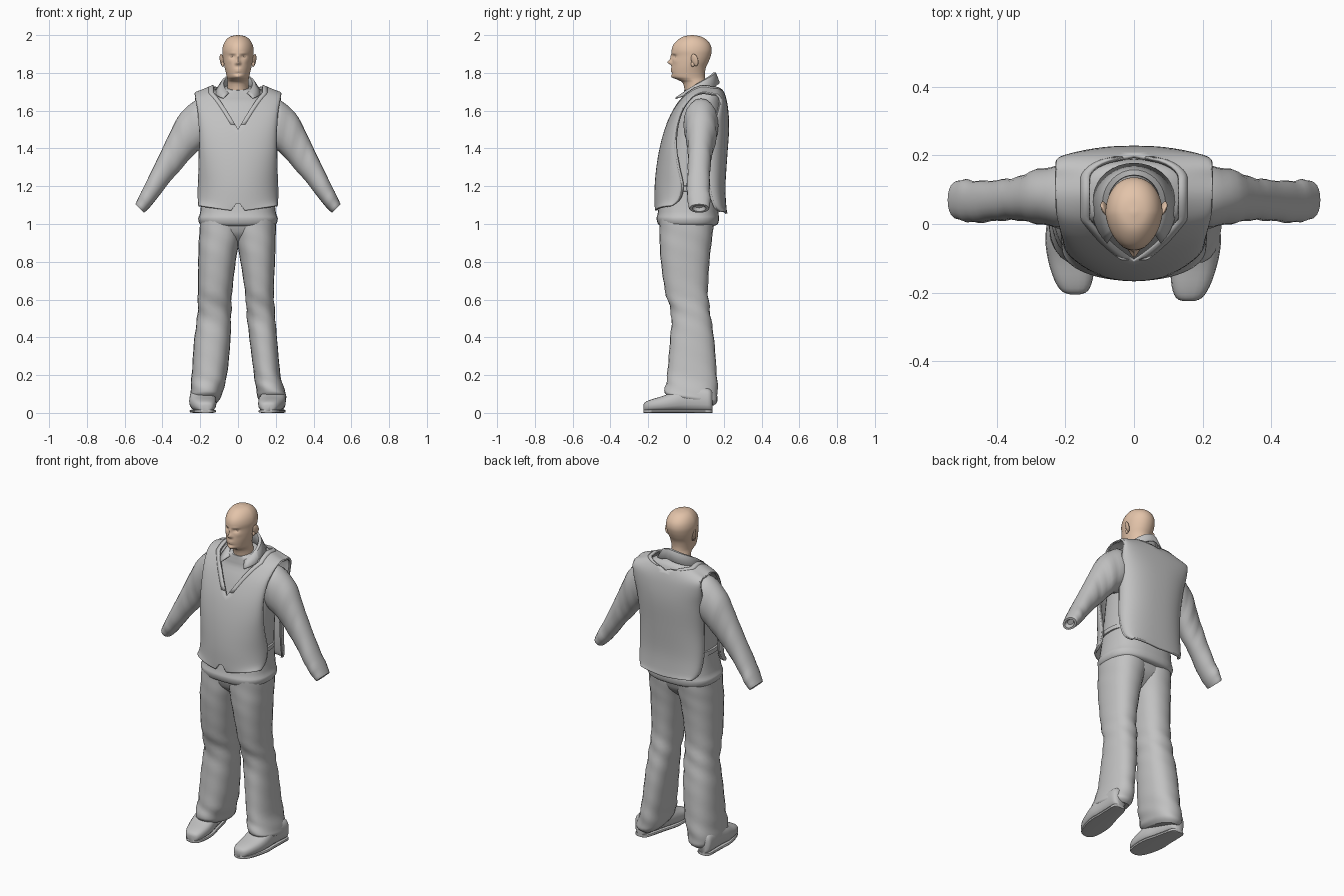
import bpy, bmesh, math
from math import sin, cos, pi, exp
from mathutils import Vector

if "Cube" in bpy.data.objects:
    bpy.data.objects.remove(bpy.data.objects["Cube"])


def material(name, rgb):
    m = bpy.data.materials.new(name)
    m.use_nodes = True
    m.diffuse_color = (*rgb, 1)
    m.node_tree.nodes["Principled BSDF"].inputs["Base Color"].default_value = (*rgb, 1)
    return m


GREY = material("grey_cloth", (0.54, 0.54, 0.54))
SKIN = material("skin", (0.77, 0.55, 0.40))


def spline(rows, steps):
    """Smoothly interpolate table rows, with several steps per gap."""
    out, n = [], len(rows)
    for i in range(n - 1):
        quad = [rows[max(i - 1, 0)], rows[i], rows[i + 1], rows[min(i + 2, n - 1)]]
        for k in range(steps):
            t = k / steps
            out.append([b + .5 * t * (c - a + t * (2*a - 5*b + 4*c - d + t * (3*(b - c) + d - a)))
                        for a, b, c, d in zip(*quad)])
    return out + [list(rows[-1])]


def build(name, grid, mat, closed=True, angle=40):
    """Skin a grid of points; rows may close into capped rings."""
    bm = bmesh.new()
    vs = [[bm.verts.new(p) for p in row] for row in grid]
    n = len(vs[0])
    for r0, r1 in zip(vs, vs[1:]):
        for j in range(n if closed else n - 1):
            k = (j + 1) % n
            bm.faces.new((r0[j], r0[k], r1[k], r1[j]))
    if closed:
        bm.faces.new(vs[0])
        bm.faces.new(vs[-1])
    bmesh.ops.recalc_face_normals(bm, faces=bm.faces)
    me = bpy.data.meshes.new(name)
    bm.to_mesh(me)
    bm.free()
    me.materials.append(mat)
    ob = bpy.data.objects.new(name, me)
    bpy.context.collection.objects.link(ob)
    bpy.ops.object.select_all(action="DESELECT")
    ob.select_set(True)
    bpy.context.view_layer.objects.active = ob
    bpy.ops.object.shade_smooth_by_angle(angle=math.radians(angle))
    return ob


def spow(v, p):
    return math.copysign(abs(v) ** p, v)


def ring(c, a, b, n=24, p=0.85):
    """Superellipse around c with half axes a and b."""
    c, a, b = Vector(c), Vector(a), Vector(b)
    return [c + a * spow(cos(2*pi*i/n), p) + b * spow(sin(2*pi*i/n), p) for i in range(n)]


def body_ring(x0, x1, y0, y1, z, n=24, p=0.85):
    return ring(((x0+x1)/2, (y0+y1)/2, z), ((x1-x0)/2, 0, 0), (0, (y1-y0)/2, 0), n, p)


def mirrored(ob, thick=0):
    ob.modifiers.new("mirror", "MIRROR").use_clip = True
    if thick:
        s = ob.modifiers.new("thickness", "SOLIDIFY")
        s.thickness, s.offset = thick, 0
    return ob


# Head and neck: half width, front, back, height
head_rows = [(.06, -.0, .115, 1.65), (.056, -.014, .105, 1.74), (.056, -.042, .102, 1.762),
             (.059, -.070, .100, 1.777), (.064, -.076, .100, 1.80), (.071, -.077, .106, 1.83),
             (.077, -.075, .120, 1.86), (.081, -.073, .131, 1.89), (.083, -.076, .136, 1.92),
             (.077, -.066, .129, 1.95), (.062, -.042, .108, 1.976), (.039, -.012, .078, 1.993),
             (.006, .028, .038, 2.0)]
# Face relief: x, z, width, height, depth
relief = [(0, 1.882, .008, .018, -.010), (0, 1.856, .010, .011, -.023), (.011, 1.849, .006, .006, -.007),
          (.030, 1.887, .013, .008, .010), (.028, 1.904, .02, .005, -.004), (0, 1.820, .018, .004, -.005),
          (0, 1.808, .015, .004, -.005), (0, 1.797, .02, .005, .004), (0, 1.779, .016, .010, -.006),
          (.042, 1.862, .014, .014, -.003)]
head = []
for w, y0, y1, z in spline(head_rows, 5):
    pts = body_ring(-w, w, y0, y1, z, 72, 0.96)
    for p in pts:
        if p.y < (y0 + y1) / 2:
            p.x *= 1 - .16 * ((y0 + y1) / 2 - p.y) / ((y1 - y0) / 2)  # narrower face
            p.y += sum(d * exp(-((abs(p.x)-x)/sx)**2 - ((z-h)/sz)**2) for x, h, sx, sz, d in relief)
    head.append(pts)
build("head", head, SKIN, angle=60)


def ball(name, loc, size, tilt=(0, 0, 0)):
    bpy.ops.mesh.primitive_uv_sphere_add(segments=16, ring_count=10, location=loc, rotation=tilt)
    ob = bpy.context.object
    ob.name, ob.scale = name, size
    ob.data.materials.append(SKIN)
    bpy.ops.object.shade_smooth()


for s, side in ((1, "left"), (-1, "right")):
    ball(side + "_ear", (s*.086, .046, 1.868), (.008, .020, .033), (.2, s*.2, s*-.4))
    ball(side + "_ear_lobe", (s*.080, .036, 1.846), (.008, .010, .014))
    ball(side + "_eye", (s*.030, -.045, 1.887), (.012, .011, .008))

# Shirt body: half width, front, back, height; the neckline sinks at the front
shirt_rows = [(.185, -.135, .150, .99), (.203, -.148, .168, 1.0), (.211, -.156, .175, 1.03), (.200, -.148, .172, 1.065),
              (.188, -.130, .170, 1.2), (.186, -.100, .180, 1.4), (.186, -.060, .190, 1.55),
              (.178, -.022, .190, 1.65), (.158, -.015, .182, 1.69), (.125, -.012, .165, 1.715),
              (.066, -.010, .125, 1.735)]
shirt = []
for w, a, b, z in spline(shirt_rows, 3):
    shirt.append(body_ring(-w, w, a, b, z, 32, .78))
    for p in shirt[-1]:
        p.z += .2 * (p.y - .12) * max(0, (z - 1.6) / .13)
build("shirt_body", shirt, GREY)

# Side strap joining the vest panels
build("waist_strap", [body_ring(-w, w, -w*.65, w*.7+.02, z, 32, .78)
                      for w, z in ((.18, 1.17), (.197, 1.175), (.197, 1.20), (.18, 1.205))], GREY)

# Shirt collar: stand, fold and falling leaf
collar = []
for i in range(15):
    t = i / 14
    f = t * pi * .78
    front = cos(f) < 0
    row = []
    for rx, ryb, ryf, z in ((.068, .075, .075, 1.72 - .06*t), (.078, .085, .09, 1.80 - .11*t**1.4),
                            (.090, .096, .11, 1.80 - .115*t**1.4), (.122, .115, .15, 1.75 - .085*t)):
        row.append((rx * sin(f), .06 + (ryf if front else ryb) * cos(f), z))
    collar.append(row)
mirrored(build("collar", collar, GREY, closed=False), .007)

# Vest from front hem over the shoulder to back hem:
# centre y, height, half width, side edge y, shoulder drop
vest_rows = spline([(-.160, 1.065, .203, -.075, -.03), (-.161, 1.11, .206, -.035, -.02), (-.160, 1.2, .206, -.02, 0),
                    (-.151, 1.3, .202, -.04, 0), (-.134, 1.4, .2, -.055, 0), (-.107, 1.5, .2, -.05, 0),
                    (-.066, 1.6, .206, -.025, .01), (-.022, 1.68, .215, .01, .035), (.02, 1.737, .221, .045, .06),
                    (.08, 1.778, .223, .09, .085), (.135, 1.772, .223, .135, .085), (.175, 1.738, .222, .165, .055),
                    (.204, 1.675, .221, .182, .02), (.218, 1.6, .22, .168, .005), (.222, 1.5, .21, .14, 0),
                    (.212, 1.35, .202, .12, 0), (.203, 1.2, .202, .125, 0), (.207, 1.1, .192, .15, 0),
                    (.213, 1.055, .165, .185, -.012)], 4)


def neck_edge(y, z):
    if y < .08:
        return min(.13, max(0, .58 * (z - 1.5)))
    return .13 * math.sqrt(min(1, max(0, (z - 1.705) / .065)))


def vest_point(row, x, lift=0.0):
    y, z, hw, edge, drop = row
    r = min(1, x / hw)
    k = .98 if y < edge else .85  # rounder chest, flatter back
    q = edge + (y - edge) * max(0, 1 - r ** (2 / k)) ** (k / 2)
    if y < 0 and z < 1.11:  # pointed notch in the front hem
        z += .06 * max(0, 1 - x / .036) * (1.11 - z) / .045
    out = Vector((0, y - .05, max(0, z - 1.62) * 2)).normalized() * lift
    return Vector((x, q, z - drop * r)) + out


panel, trim, piping = [], [], []
for row in vest_rows:
    x0, hw = neck_edge(*row[:2]), row[2]
    panel.append([vest_point(row, x0 + (hw - x0) * sin(pi/2 * j/14) ** .8) for j in range(15)])
    if x0 > 0:
        trim.append([vest_point(row, x0 + w, .003) for w in (0, .012, .024)])
    piping.append(ring(panel[-1][-1], (.007, 0, 0), (0, .008, .004), 8, 1))
mirrored(build("vest", panel, GREY, closed=False), .012)
mirrored(build("vest_neck_trim", trim, GREY, closed=False), .009)
mirrored(build("vest_armhole_edge", piping, GREY))

# Sleeves: upper edge x z, lower edge x z, front, back
sleeve_rows = [(.15, 1.655, .16, 1.40, .0, .165), (.215, 1.66, .20, 1.395, -.012, .17),
               (.305, 1.585, .255, 1.345, .0, .16), (.36, 1.485, .31, 1.28, .01, .138),
               (.405, 1.39, .36, 1.225, .010, .130), (.48, 1.235, .425, 1.14, .004, .125),
               (.52, 1.155, .47, 1.085, .008, .13), (.543, 1.105, .497, 1.06, .018, .122)]
sleeve = []
for i, (ux, uz, lx, lz, y0, y1) in enumerate(spline(sleeve_rows, 4)):
    puff = 1 + .03 * sin(i * 1.7)
    sleeve.append(ring(((ux+lx)/2, (y0+y1)/2, (uz+lz)/2), ((ux-lx)/2, 0, (uz-lz)/2),
                       (0, (y1-y0)/2*puff, 0), 20, .95))
# Hollow cuff
mid = sum(sleeve[-1], Vector()) / 20
for scale, depth in ((.7, 0), (.62, .015)):
    sleeve.append([mid + (p - mid) * scale + Vector((-.5, 0, .87)) * depth for p in sleeve[-1]])
mirrored(build("sleeves", sleeve, GREY))

# Trousers: outer x, inner x, front, back, height
hips = [(.10, -.05, .06, .88), (.17, -.09, .105, .92), (.19, -.125, .132, .96), (.2, -.142, .15, 1.04)]
build("trouser_seat", [body_ring(-w, w, a, b, z, 28, .75) for w, a, b, z in spline(hips, 2)], GREY)
right_leg = [(-.20, .025, -.14, .15, 1.03), (-.205, .018, -.14, .142, .95), (-.21, -.006, -.137, .128, .84),
             (-.212, -.03, -.112, .116, .65), (-.215, -.036, -.078, .13, .52), (-.233, -.04, -.085, .15, .38),
             (-.245, -.058, -.10, .163, .2), (-.252, -.082, -.112, .168, .11), (-.25, -.092, -.11, .165, .08),
             (-.235, -.11, -.09, .145, .06)]
left_leg = [(-.025, .20, -.14, .15, 1.03), (-.018, .2, -.14, .142, .95), (.006, .197, -.137, .128, .84),
            (.036, .19, -.112, .116, .65), (.046, .196, -.078, .13, .52), (.062, .208, -.085, .15, .38),
            (.085, .225, -.10, .163, .2), (.098, .25, -.112, .168, .11), (.106, .257, -.11, .165, .08),
            (.12, .24, -.09, .145, .06)]
for name, rows in (("right_trouser_leg", right_leg), ("left_trouser_leg", left_leg)):
    leg = []
    for x0, x1, y0, y1, z in spline(rows, 5):
        pts = body_ring(x0, x1, y0, y1, z, 24, .86)
        c = Vector(((x0+x1)/2, (y0+y1)/2, z))
        fold = .008 + .028 * exp(-((z - .55) / .1) ** 2) + .02 * exp(-((z - .15) / .06) ** 2)
        for k, p in enumerate(pts):  # cloth folds at knee and ankle, hem dipping at the heel
            p += (p - c) * fold * sin(z * 60 + k * pi / 4)
            p.z += .2 * (.03 - p.y) * max(0, .2 - z) / .15
        leg.append(pts)
    build(name, leg, GREY, angle=45)

# Shoes: y, half width, upper height
shoe_rows = [(-.225, .015, .035), (-.215, .038, .05), (-.18, .056, .065), (-.12, .068, .083), (-.06, .07, .11),
             (0, .06, .13), (.08, .05, .13), (.125, .042, .12), (.14, .02, .1)]
for side, toe, heel, dy in (("right", -.172, -.208, .02), ("left", .159, .212, 0)):
    upper, sole = [], []
    for y, w, h in spline(shoe_rows, 3):
        cx = heel + (toe - heel) * (.14 - y) / .365
        y += dy * (.14 - y) / .365
        upper.append(ring((cx, y, .008 + h/2), (w, 0, 0), (0, 0, h/2), 18, .75))
        sole.append(ring((cx, y, .009), (w * .98, 0, 0), (0, 0, .009), 12, .4))
    build(side + "_shoe", upper, GREY)
    build(side + "_sole", sole, GREY)
